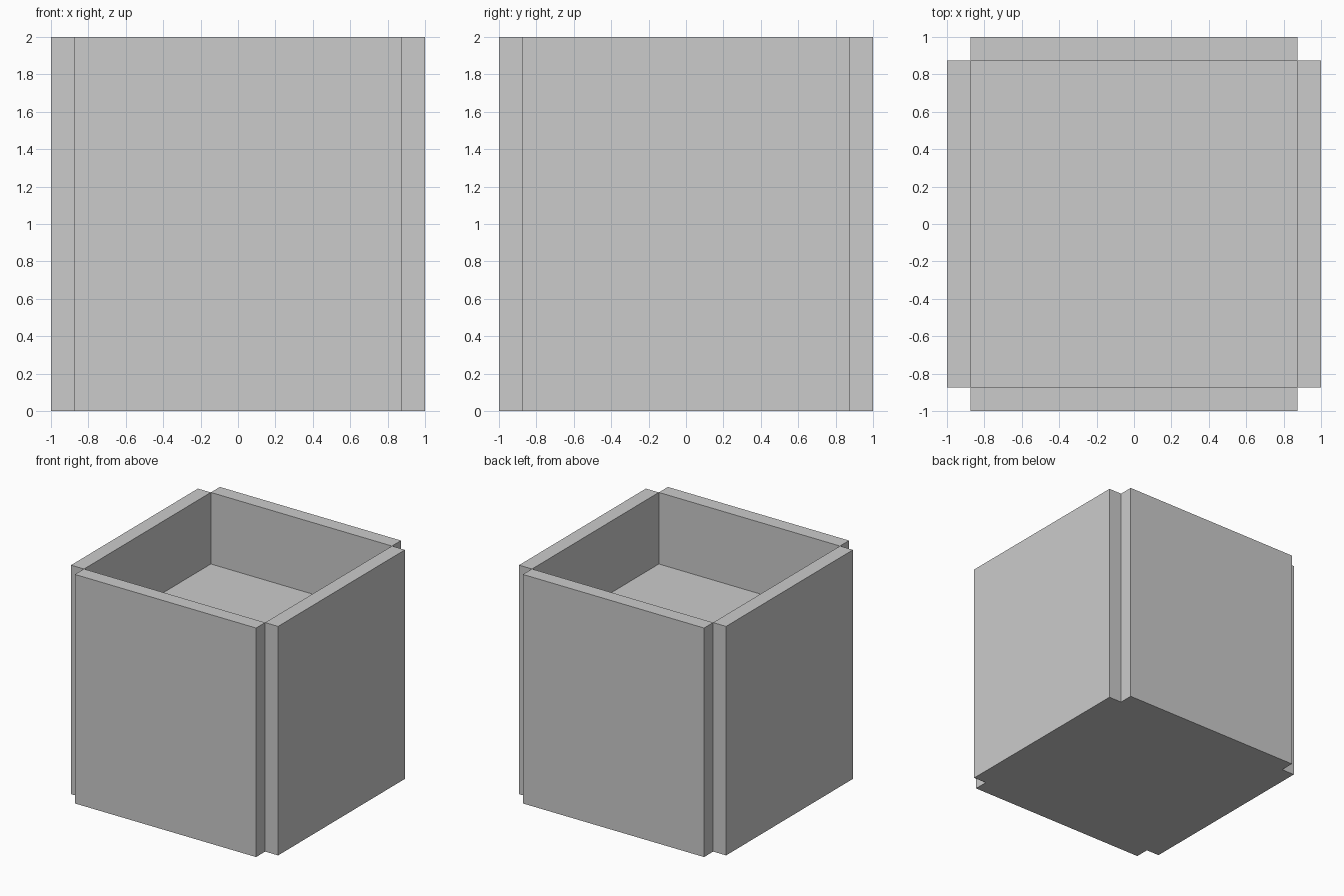
import bpy

if "Cube" in bpy.data.objects:
    bpy.data.objects.remove(bpy.data.objects["Cube"])

INNER = 0.875    # half width of the square core
OUTER = 1.0      # outer face of the wall panels
HEIGHT = 2.0
FLOOR = 1.375    # level of the recessed floor

grey = bpy.data.materials.new("light_grey")
grey.diffuse_color = (0.6, 0.6, 0.6, 1.0)
grey.use_nodes = True
grey.node_tree.nodes["Principled BSDF"].inputs["Base Color"].default_value = grey.diffuse_color


def box(name, low, high):
    """Axis-aligned box between two corners."""
    bpy.ops.mesh.primitive_cube_add(size=1)
    ob = bpy.context.object
    ob.name = name
    for v in ob.data.vertices:
        v.co = [h if c > 0 else l for c, l, h in zip(v.co, low, high)]
    ob.data.materials.append(grey)
    return ob


# solid core whose top is the recessed floor
box("core_block", (-INNER, -INNER, 0), (INNER, INNER, FLOOR))

# four wall panels, leaving notched corners
for side, s in (("front", -1), ("back", 1)):
    a, b = sorted((s * INNER, s * OUTER))
    box(side + "_wall", (-INNER, a, 0), (INNER, b, HEIGHT))
for side, s in (("left", -1), ("right", 1)):
    a, b = sorted((s * INNER, s * OUTER))
    box(side + "_wall", (a, -INNER, 0), (b, INNER, HEIGHT))
